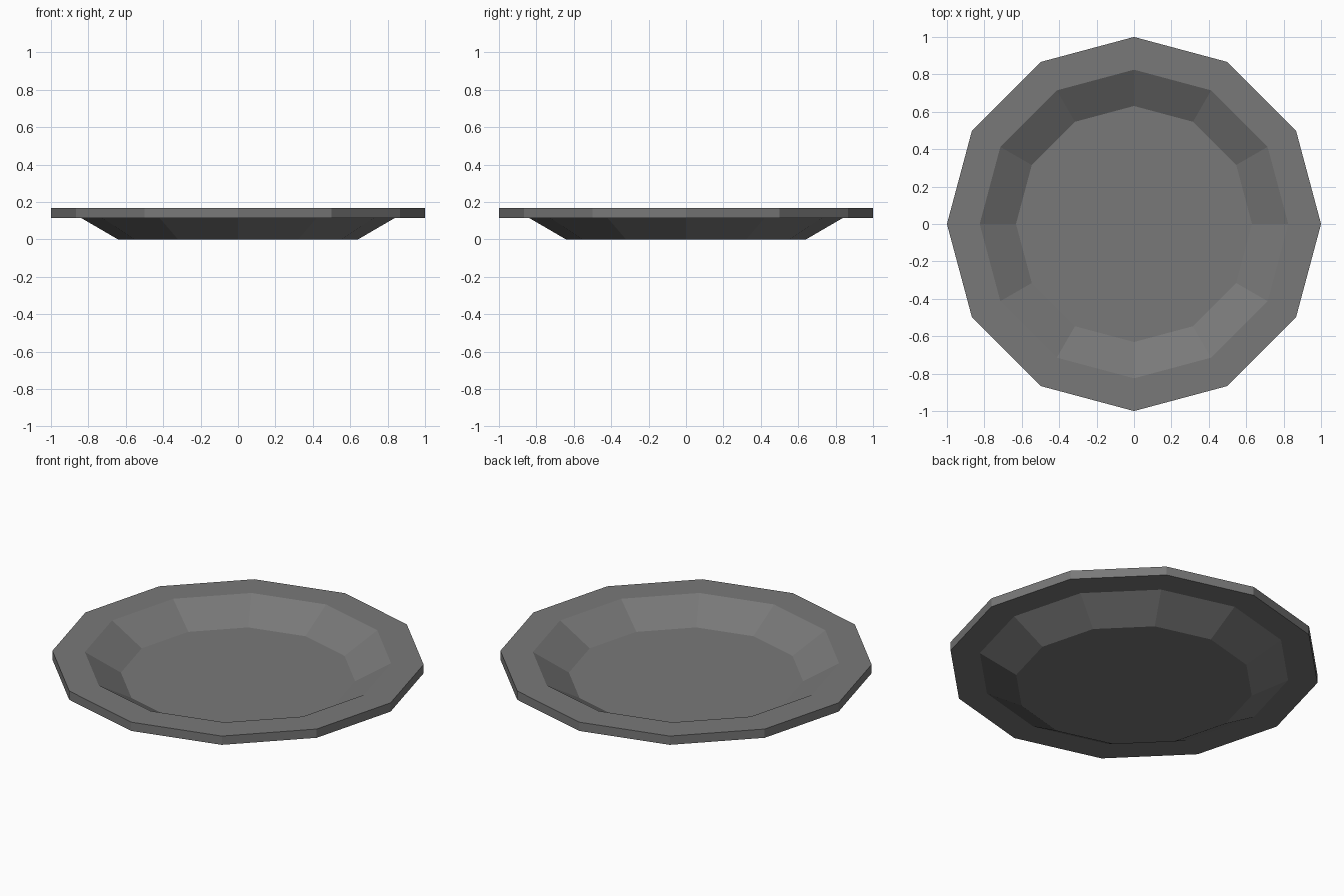
import bpy
import bmesh
from math import sin, cos, tau

SIDES = 12

if "Cube" in bpy.data.objects:
    bpy.data.objects.remove(bpy.data.objects["Cube"], do_unlink=True)


def make_material(name, color):
    mat = bpy.data.materials.new(name)
    mat.use_nodes = True
    mat.diffuse_color = color
    mat.node_tree.nodes["Principled BSDF"].inputs["Base Color"].default_value = color
    return mat


def lathe(name, profile, mat):
    """Turn a (radius, height) profile into a closed, flat-sided solid."""
    bm = bmesh.new()
    rings = [[bm.verts.new((r * cos(tau * i / SIDES), r * sin(tau * i / SIDES), z))
              for i in range(SIDES)] for r, z in profile]
    for low, high in zip(rings, rings[1:]):
        for i in range(SIDES):
            j = (i + 1) % SIDES
            bm.faces.new((low[i], low[j], high[j], high[i]))
    bm.faces.new(rings[0][::-1])
    bm.faces.new(rings[-1])
    bmesh.ops.recalc_face_normals(bm, faces=bm.faces)
    mesh = bpy.data.meshes.new(name)
    bm.to_mesh(mesh)
    bm.free()
    mesh.materials.append(mat)
    obj = bpy.data.objects.new(name, mesh)
    bpy.context.collection.objects.link(obj)
    return obj


# Plate: base, sloped underside, rim edge, rim top, sloped well, well floor
grey = make_material("dark grey", (0.19, 0.19, 0.19, 1))
lathe("plate", [(0.642, 0), (0.84, 0.115), (1, 0.115),
                (1, 0.167), (0.825, 0.167), (0.631, 0.053)], grey)
